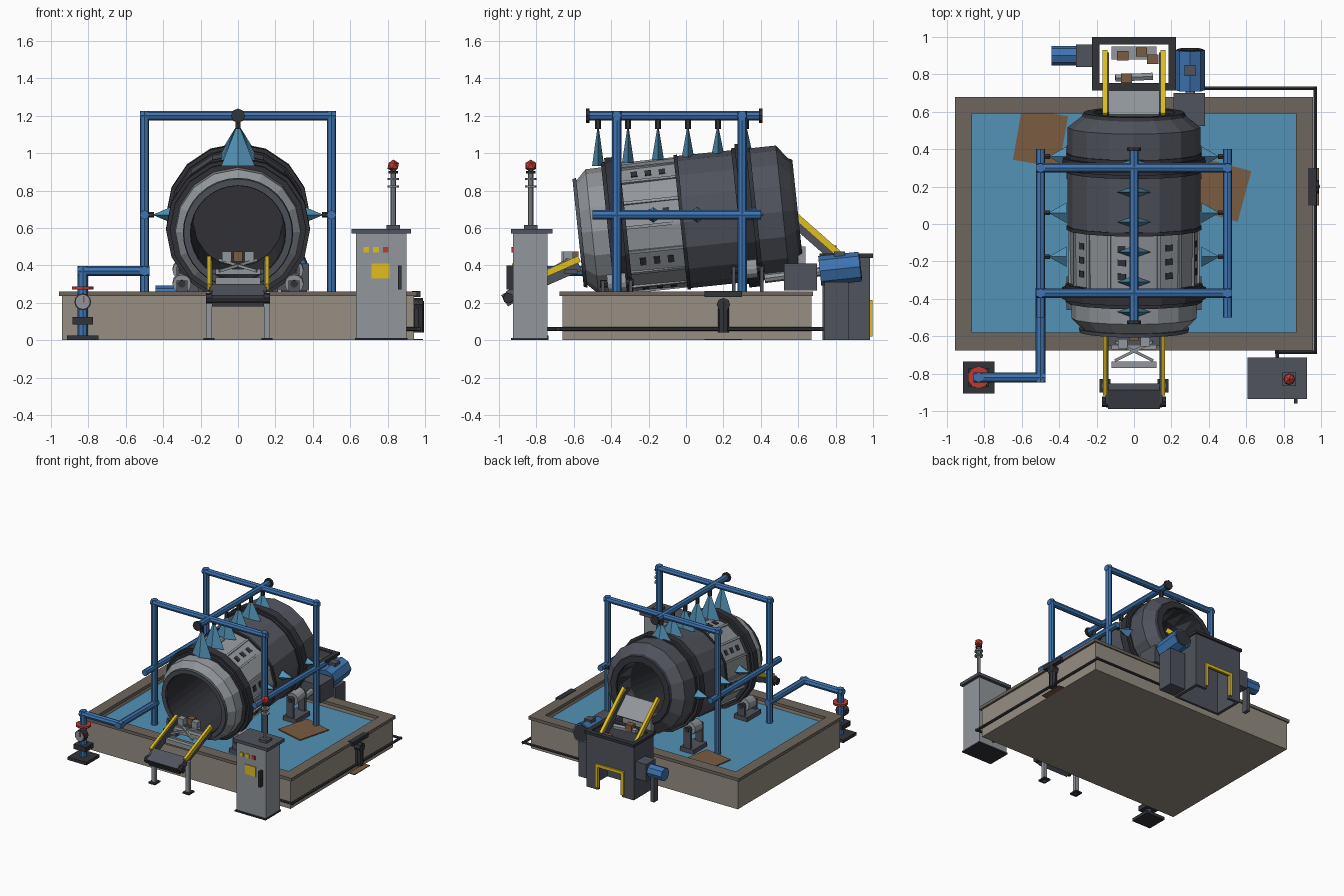
import bpy, bmesh, math
from mathutils import Vector, Matrix

cube = bpy.data.objects.get("Cube")
if cube:
    bpy.data.objects.remove(cube, do_unlink=True)


def material(name, *rgb):
    lin = [((c / 255 + 0.055) / 1.055) ** 2.4 for c in rgb]
    m = bpy.data.materials.new(name)
    m.use_nodes = True
    m.diffuse_color = (*lin, 1)
    m.node_tree.nodes["Principled BSDF"].inputs["Base Color"].default_value = (*lin, 1)
    return m


CONCRETE = material("concrete", 150, 142, 130)
RIM = material("rim stone", 110, 102, 93)
WATER = material("water", 82, 146, 182)
BLUE = material("blue paint", 62, 116, 176)
BLACK = material("charcoal", 50, 51, 57)
DARK = material("dark steel", 80, 83, 92)
STEEL = material("light steel", 146, 151, 156)
YELLOW = material("safety yellow", 224, 190, 32)
RED = material("signal red", 190, 58, 52)
BROWN = material("rust brown", 122, 92, 65)

TILT = Matrix.Translation((0, 0, 0.633)) @ Matrix.Rotation(math.radians(6), 4, 'X')


def finish(name, bm, mat, matrix=None):
    bmesh.ops.recalc_face_normals(bm, faces=bm.faces)
    me = bpy.data.meshes.new(name)
    bm.to_mesh(me)
    bm.free()
    me.materials.append(mat)
    ob = bpy.data.objects.new(name, me)
    if matrix:
        ob.matrix_world = matrix
    bpy.context.collection.objects.link(ob)
    return ob


def box(name, lo, hi, mat, matrix=None):
    """Box spanning two corners."""
    bm = bmesh.new()
    lo, hi = Vector(lo), Vector(hi)
    bmesh.ops.create_cube(bm, size=1)
    bmesh.ops.scale(bm, vec=hi - lo, verts=bm.verts)
    bmesh.ops.translate(bm, vec=(lo + hi) / 2, verts=bm.verts)
    return finish(name, bm, mat, matrix)


def along(p, q):
    p, q = Vector(p), Vector(q)
    return Matrix.Translation((p + q) / 2) @ (q - p).to_track_quat('Z', 'Y').to_matrix().to_4x4()


def rod(name, p, q, r, mat, sides=8, r2=None, squash=(1, 1)):
    """Cylinder, cone or squashed pyramid from p to q."""
    bm = bmesh.new()
    bmesh.ops.create_cone(bm, cap_ends=True, segments=sides, radius1=r,
                          radius2=r if r2 is None else r2,
                          depth=(Vector(q) - Vector(p)).length)
    bmesh.ops.scale(bm, vec=(*squash, 1), verts=bm.verts)
    return finish(name, bm, mat, along(p, q))


def bar(name, p, q, w, h, mat):
    """Rectangular bar from p to q, w wide in x, h deep."""
    n = (Vector(q) - Vector(p)).length / 2
    return box(name, (-w / 2, -h / 2, -n), (w / 2, h / 2, n), mat, along(p, q))


def pipe(name, pts, r, mat, sides=8):
    for i, (p, q) in enumerate(zip(pts, pts[1:])):
        d = (Vector(q) - Vector(p)).normalized() * r
        rod(f"{name}_{i}", Vector(p) - d, Vector(q) + d, r, mat, sides)


def ring(name, profile, mat, sides=16):
    """Closed profile (distance along axis, radius) turned about the drum axis."""
    bm = bmesh.new()
    rows = []
    for k in range(sides):
        a = math.tau * k / sides
        rows.append([bm.verts.new((r * math.sin(a), s, r * math.cos(a))) for s, r in profile])
    n = len(profile)
    for k in range(sides):
        a, b = rows[k], rows[(k + 1) % sides]
        for i in range(n):
            j = (i + 1) % n
            bm.faces.new((a[i], a[j], b[j], b[i]))
    return finish(name, bm, mat, TILT)


# Basin: floor, walls, rim and water
box("basin_floor", (-0.94, -0.66, 0), (0.94, 0.67, 0.03), CONCRETE)
for s in (-1, 1):
    box("basin_side_wall", (s * 0.94, -0.66, 0), (s * 0.88, 0.67, 0.24), CONCRETE)
    box("basin_side_rim", (s * 0.957, -0.675, 0.235), (s * 0.866, 0.68, 0.26), RIM)
for y0, y1, y2, y3 in ((-0.66, -0.6, -0.675, -0.58), (0.67, 0.61, 0.68, 0.59)):
    box("basin_end_wall", (-0.94, y0, 0), (0.94, y1, 0.24), CONCRETE)
    box("basin_end_rim", (-0.957, y2, 0.235), (0.957, y3, 0.26), RIM)
box("water", (-0.88, -0.6, 0.03), (0.88, 0.61, 0.2), WATER)
for x, y, a in ((-0.5, 0.46, -10), (0.47, 0.18, -15)):
    box("sediment_patch", (-0.125, -0.14, 0), (0.125, 0.14, 0.008), BROWN,
        Matrix.Translation((x, y, 0.2)) @ Matrix.Rotation(math.radians(a), 4, 'Z'))

# Drum shells, bands and lips
ring("drum_front_shell", [(-0.565, 0.275), (-0.505, 0.335), (-0.02, 0.345), (-0.02, 0.26), (-0.565, 0.26)], STEEL)
ring("drum_rear_shell", [(-0.02, 0.355), (0.4, 0.355), (0.4, 0.26), (-0.02, 0.26)], DARK)
ring("drum_rear_cone", [(0.4, 0.355), (0.52, 0.355), (0.59, 0.265), (0.59, 0.23), (0.4, 0.23)], DARK)
ring("drum_inner_liner", [(-0.57, 0.259), (0.58, 0.229), (0.58, 0.225), (-0.57, 0.252)], BLACK, 32)
ring("drum_front_lip", [(-0.58, 0.29), (-0.56, 0.295), (-0.56, 0.255), (-0.58, 0.255)], DARK, 32)
ring("drum_rear_lip", [(0.58, 0.28), (0.6, 0.27), (0.6, 0.22), (0.58, 0.22)], BLACK)
ring("drum_bulkhead", [(0, 0.24), (0.01, 0.24), (0.01, 0.001), (0, 0.001)], BLACK)
ring("drum_seam", [(-0.03, 0.362), (-0.01, 0.362), (-0.01, 0.33), (-0.03, 0.33)], BLACK)
for s in (-0.37, 0.33):
    ring("drum_band", [(s - 0.05, 0.365), (s - 0.03, 0.365), (s - 0.03, 0.385), (s + 0.03, 0.385),
                       (s + 0.03, 0.365), (s + 0.05, 0.365), (s + 0.05, 0.33), (s - 0.05, 0.33)], BLACK)
apothem = math.cos(math.pi / 16)
for k in range(16):
    turn = TILT @ Matrix.Rotation(math.tau * (k + 0.5) / 16, 4, 'Y')
    if k % 2:
        for s in (-0.25, -0.175, -0.1):
            box("drum_slot", (-0.022, s - 0.017, 0.335), (0.022, s + 0.017, 0.347 * apothem), BLACK, turn)
    edge = TILT @ Matrix.Rotation(math.tau * k / 16, 4, 'Y')
    box("drum_panel_strip", (-0.008, -0.32, 0.33), (0.008, -0.03, 0.35), STEEL, edge)

# Trunnion rollers beneath the bands
for s in (-1, 1):
    for y in (-0.37, 0.33):
        z = 0.3 + 0.105 * (y + 0.37)
        rod("support_roller", (s * 0.3, y - 0.05, z), (s * 0.3, y + 0.05, z + 0.01), 0.05, STEEL, 12)
        rod("roller_axle", (s * 0.3, y - 0.09, z), (s * 0.3, y + 0.09, z + 0.01), 0.02, BLACK)
        box("roller_base", (s * 0.24, y - 0.09, 0.15), (s * 0.36, y + 0.09, 0.235), DARK)
        for e in (-1, 1):
            box("roller_bracket", (s * 0.27, y + e * 0.065, 0.2), (s * 0.33, y + e * 0.085, z + 0.02), DARK)

# Spray frame
R = 0.025
for y in (-0.37, 0.3):
    pipe("portal_pipe", [(-0.5, y, 0.06), (-0.5, y, 1.2), (0.5, y, 1.2), (0.5, y, 0.06)], R, BLUE)
rod("top_spray_pipe", (0, -0.52, 1.2), (0, 0.4, 1.2), R, BLUE)
for y in (-0.525, 0.4):
    rod("top_pipe_cap", (0, y - 0.01, 1.2), (0, y + 0.01, 1.2), 0.038, BLACK)
for s in (-1, 1):
    rod("side_spray_pipe", (s * 0.5, -0.5, 0.67), (s * 0.5, 0.4, 0.67), R, BLUE)
    for y in (-0.175, 0.06, 0.36):
        rod("side_nozzle", (s * 0.5, y, 0.67), (s * 0.45, y, 0.67), 0.015, BLACK, 6)
        rod("side_spray", (s * 0.36, y, 0.67), (s * 0.45, y, 0.67), 0.055, WATER, 4, 0.004, (1, 0.75))
for y in (-0.47, -0.31, -0.15, 0.01, 0.17, 0.32):
    rod("top_nozzle", (0, y, 1.13), (0, y, 1.18), 0.016, BLACK, 6)
    rod("top_spray", (0, y, 0.93 + 0.105 * (y + 0.47)), (0, y, 1.15), 0.09, WATER, 4, 0.005, (1, 0.36))

# Water supply standpipe with flange, gauge and handwheel
X, Y = -0.83, -0.82
pipe("supply_pipe", [(X, Y, 0.03), (X, Y, 0.37), (-0.5, Y, 0.37), (-0.5, -0.37, 0.37)], 0.027, BLUE)
box("standpipe_base", (X - 0.085, Y - 0.085, 0), (X + 0.085, Y + 0.085, 0.025), BLACK)
box("standpipe_flange", (X - 0.055, Y - 0.05, 0.085), (X + 0.055, Y + 0.05, 0.125), BLACK)
rod("gauge_body", (X, Y, 0.205), (X, Y - 0.05, 0.205), 0.045, BLACK, 12)
rod("gauge_dial", (X, Y - 0.05, 0.205), (X, Y - 0.054, 0.205), 0.038, STEEL, 12)
box("gauge_needle", (X, Y - 0.058, 0.2), (X + 0.008, Y - 0.053, 0.235), RED)
rod("handwheel", (X, Y, 0.272), (X, Y, 0.288), 0.06, RED, 10)

# Front feed chute
for s in (-1, 1):
    x = s * 0.155
    bar("feed_chute_rail", (x, -0.57, 0.435), (x, -0.91, 0.285), 0.022, 0.035, YELLOW)
    bar("feed_chute_side", (x * 0.93, -0.57, 0.40), (x * 0.93, -0.95, 0.235), 0.015, 0.06, DARK)
    box("feed_leg", (x - 0.015, -0.88, 0), (x + 0.015, -0.85, 0.26), STEEL)
    box("feed_foot", (x - 0.03, -0.9, 0), (x + 0.03, -0.83, 0.012), BLACK)
    rod("feed_roller_hub", (x * 0.96, -0.95, 0.225), (x * 1.1, -0.95, 0.225), 0.028, BLACK)
    bar("feed_scrap", (-0.1 * s, -0.63, 0.43), (0.1 * s, -0.73, 0.37), 0.015, 0.015, STEEL)
bar("feed_apron", (0, -0.87, 0.27), (0, -0.97, 0.21), 0.28, 0.07, DARK)
rod("feed_roller", (-0.15, -0.95, 0.225), (0.15, -0.95, 0.225), 0.03, BLACK)
box("feed_throat", (-0.165, -0.65, 0.355), (0.165, -0.58, 0.38), DARK)
box("feed_crossbar", (-0.12, -0.77, 0.3), (0.12, -0.735, 0.335), STEEL)
box("feed_crossbar_upper", (-0.12, -0.67, 0.35), (0.12, -0.64, 0.38), STEEL)
for x, y, m in ((-0.06, -0.64, STEEL), (0.0, -0.6, BROWN), (0.06, -0.63, STEEL)):
    box("feed_lump", (x - 0.025, y - 0.025, 0.42), (x + 0.025, y + 0.025, 0.475), m)

# Rear discharge hopper, open at top and bottom
for s in (-1, 1):
    box("hopper_side", (s * 0.215, 0.73, 0), (s * 0.19, 0.985, 0.45), DARK)
    box("hopper_side_rim", (s * 0.225, 0.715, 0.44), (s * 0.185, 1, 0.462), BLACK)
    box("hopper_back_pier", (s * 0.19, 0.96, 0), (s * 0.11, 0.985, 0.2), DARK)
    box("hopper_door_post", (s * 0.13, 0.98, 0.02), (s * 0.105, 0.998, 0.215), YELLOW)
    bar("discharge_rail", (s * 0.155, 0.58, 0.67), (s * 0.155, 0.92, 0.37), 0.025, 0.035, YELLOW)
    bar("discharge_side", (s * 0.14, 0.58, 0.63), (s * 0.14, 0.9, 0.35), 0.012, 0.05, DARK)
box("hopper_back", (-0.19, 0.96, 0.2), (0.19, 0.985, 0.45), DARK)
box("hopper_front", (-0.19, 0.73, 0), (0.19, 0.75, 0.44), DARK)
box("hopper_door_lintel", (-0.13, 0.98, 0.19), (0.13, 0.998, 0.215), YELLOW)
for y in (0.715, 0.96):
    box("hopper_end_rim", (-0.225, y, 0.44), (0.225, y + 0.04, 0.462), BLACK)
bar("discharge_floor", (0, 0.58, 0.62), (0, 0.71, 0.5), 0.27, 0.015, STEEL)
box("discharge_bracket", (-0.13, 0.6, 0.4), (0.13, 0.64, 0.5), STEEL)
rod("discharge_scrap", (-0.1, 0.78, 0.46), (0.1, 0.79, 0.45), 0.022, STEEL, 6)
box("hopper_scrap", (-0.12, 0.88, 0.3), (0.12, 0.95, 0.36), STEEL)
for x, y, z in ((-0.04, 0.78, 0.48), (0.04, 0.92, 0.38), (-0.06, 0.9, 0.37), (0.1, 0.88, 0.39)):
    box("discharge_lump", (x - 0.03, y - 0.025, z - 0.025), (x + 0.03, y + 0.025, z + 0.025), BROWN)

# Drum drive and hopper motor
box("drive_gearbox", (0.21, 0.525, 0.265), (0.38, 0.7, 0.41), DARK)
rod("drive_shaft", (0.3, 0.42, 0.33), (0.3, 0.75, 0.37), 0.025, STEEL)
rod("drive_motor", (0.3, 0.715, 0.37), (0.3, 0.93, 0.393), 0.08, BLUE)
rod("drive_motor_cap", (0.3, 0.915, 0.391), (0.3, 0.935, 0.393), 0.07, BLACK)
box("motor_terminal_box", (0.27, 0.79, 0.44), (0.33, 0.85, 0.475), DARK)
box("drive_stand", (0.23, 0.74, 0), (0.37, 0.87, 0.31), DARK)
box("hopper_gearbox", (-0.31, 0.84, 0.17), (-0.215, 0.96, 0.31), DARK)
rod("hopper_motor", (-0.3, 0.9, 0.24), (-0.44, 0.9, 0.24), 0.053, BLUE)
box("hopper_motor_stand", (-0.36, 0.88, 0), (-0.33, 0.93, 0.2), DARK)

# Control cabinet with beacon
box("cabinet_plinth", (0.625, -0.935, 0), (0.905, -0.735, 0.012), BLACK)
box("cabinet", (0.632, -0.925, 0.012), (0.9, -0.74, 0.57), STEEL)
box("cabinet_lid", (0.608, -0.935, 0.57), (0.925, -0.715, 0.595), DARK)
for x, m in ((0.685, YELLOW), (0.738, YELLOW), (0.79, RED)):
    box("cabinet_button", (x - 0.015, -0.933, 0.468), (x + 0.015, -0.92, 0.498), m)
box("cabinet_label", (0.715, -0.93, 0.33), (0.81, -0.92, 0.41), YELLOW)
box("cabinet_handle", (0.855, -0.96, 0.27), (0.873, -0.92, 0.4), BLACK)
B = (0.83, -0.83)
box("beacon_base", (0.795, -0.865, 0.59), (0.865, -0.795, 0.615), DARK)
rod("beacon_pole", (*B, 0.6), (*B, 0.91), 0.014, STEEL)
for z in (0.815, 0.855):
    rod("beacon_collar", (*B, z), (*B, z + 0.012), 0.032, STEEL)
rod("beacon_cup", (*B, 0.89), (*B, 0.905), 0.025, BLACK)
bm = bmesh.new()
bmesh.ops.create_icosphere(bm, subdivisions=1, radius=0.034)
finish("beacon_lamp", bm, RED, Matrix.Translation((*B, 0.932)))

# Power conduit round the basin
pipe("conduit", [(0.765, -0.74, 0.06), (0.765, -0.685, 0.06), (0.968, -0.685, 0.06),
                 (0.968, 0.725, 0.06), (0.37, 0.725, 0.06)], 0.011, BLACK, 6)

# Overflow outlet and damp patch
box("overflow_lip", (0.93, 0.1, 0.232), (0.975, 0.3, 0.264), BLACK)
rod("overflow_elbow", (0.93, 0.2, 0.19), (0.99, 0.2, 0.19), 0.036, BLACK)
rod("overflow_spout", (0.965, 0.2, 0.04), (0.965, 0.2, 0.21), 0.03, BLACK)
box("damp_patch", (0.9, 0.1, 0), (0.99, 0.3, 0.006), BROWN)
